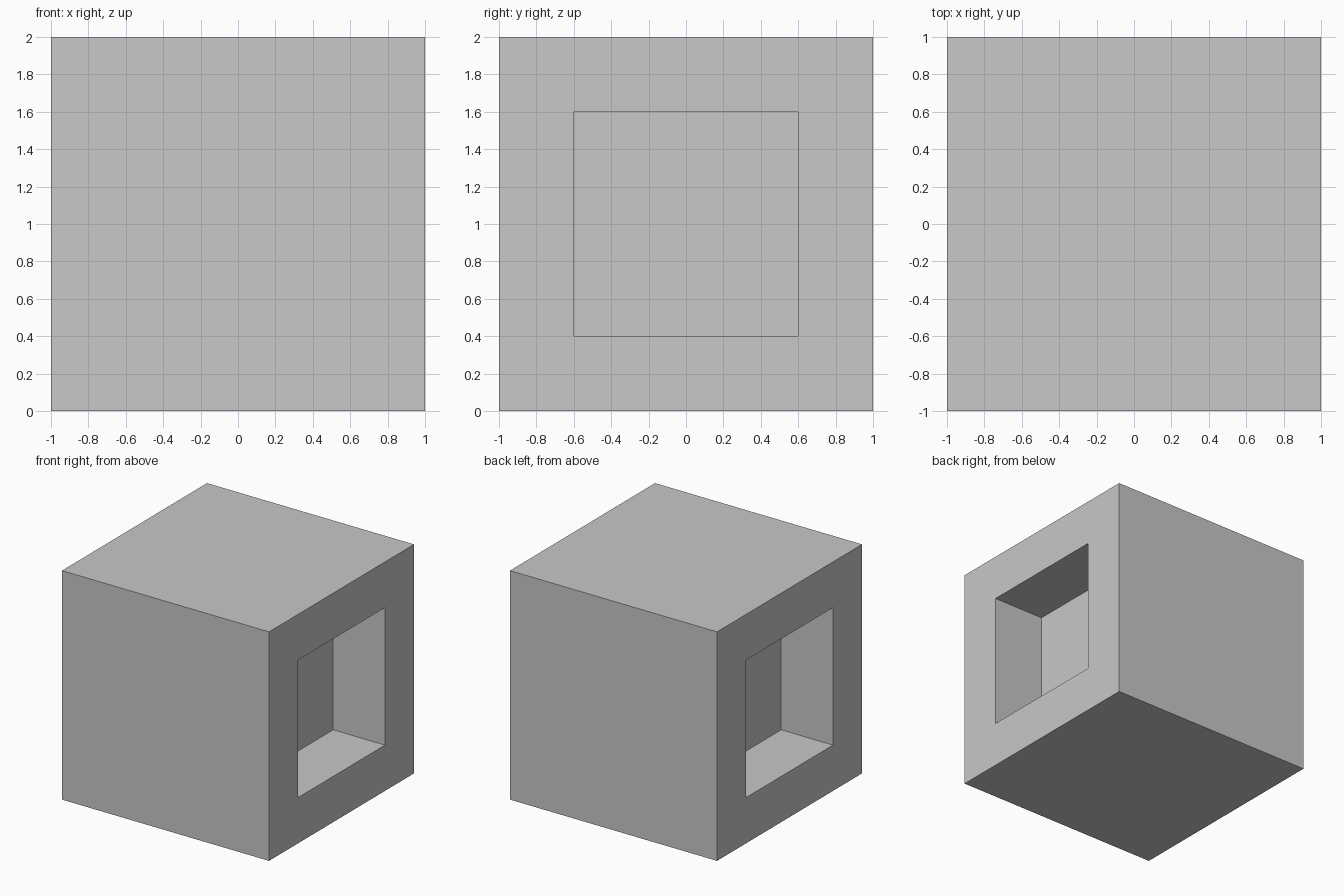
import bpy
import bmesh
from mathutils import Vector

SIZE = 2.0      # edge of the block
BORDER = 0.4    # frame width around each recess
DEPTH = 0.5     # depth of each recess

default_cube = bpy.data.objects.get("Cube")
if default_cube:
    bpy.data.objects.remove(default_cube, do_unlink=True)

# Single grey material
grey = bpy.data.materials.new("plain_grey")
grey.use_nodes = True
colour = (0.58, 0.58, 0.58, 1.0)
grey.diffuse_color = colour
grey.node_tree.nodes["Principled BSDF"].inputs["Base Color"].default_value = colour

# Block standing on the ground
bm = bmesh.new()
bmesh.ops.create_cube(bm, size=SIZE)
bmesh.ops.translate(bm, verts=bm.verts, vec=(0, 0, SIZE / 2))
bm.normal_update()

# Square recess in each of the two x sides
sides = [f for f in bm.faces if abs(f.normal.x) > 0.9]
for face in sides:
    inward = Vector((-1 if face.normal.x > 0 else 1, 0, 0))
    bmesh.ops.inset_individual(bm, faces=[face], thickness=BORDER, use_even_offset=True)
    result = bmesh.ops.extrude_discrete_faces(bm, faces=[face])
    bmesh.ops.translate(bm, verts=result["faces"][0].verts, vec=inward * DEPTH)

bmesh.ops.recalc_face_normals(bm, faces=bm.faces)
mesh = bpy.data.meshes.new("recessed_block")
bm.to_mesh(mesh)
bm.free()
mesh.materials.append(grey)
block = bpy.data.objects.new("recessed_block", mesh)
bpy.context.collection.objects.link(block)
